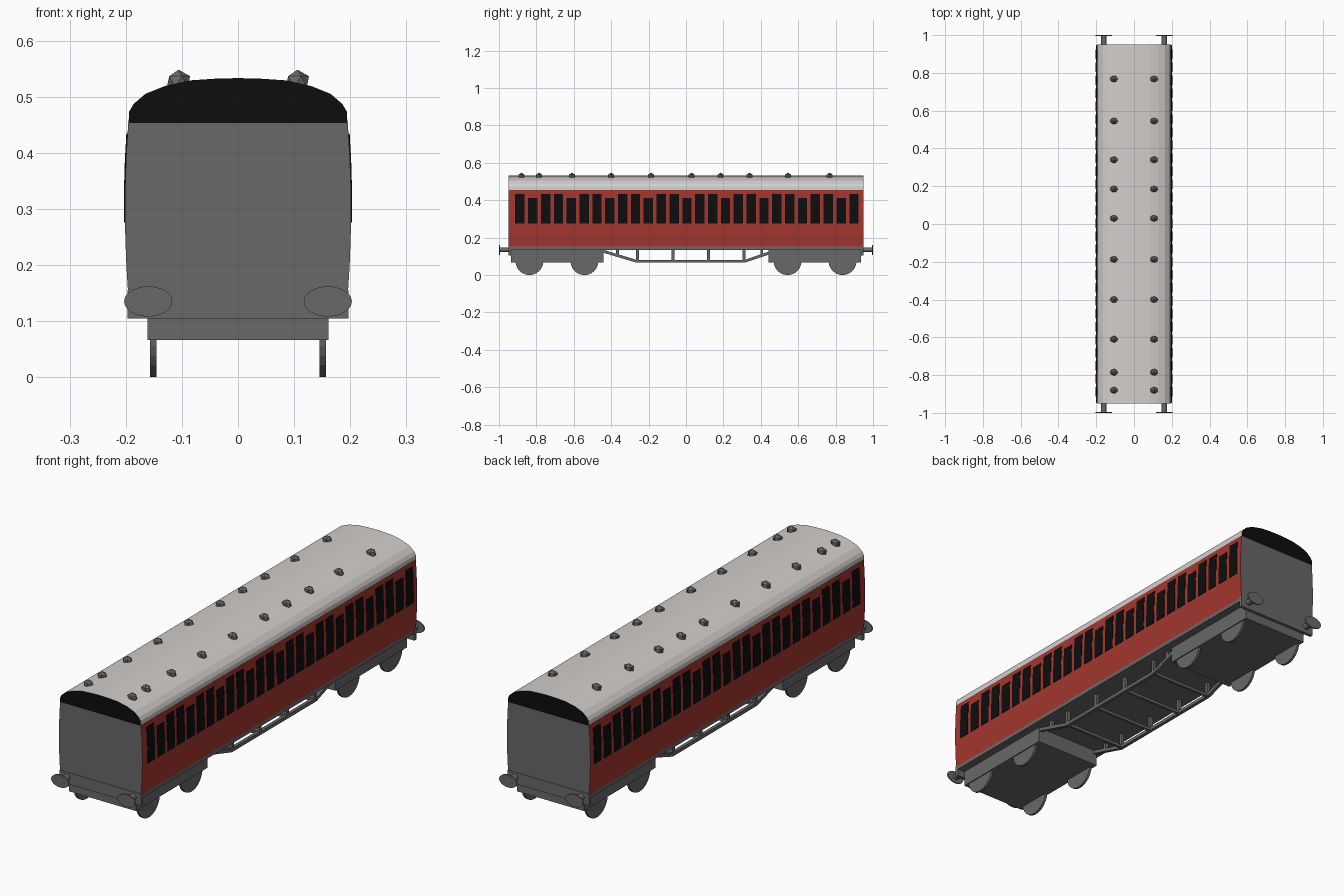
import bpy, bmesh, math
from mathutils import Vector, Matrix

if "Cube" in bpy.data.objects:
    bpy.data.objects.remove(bpy.data.objects["Cube"])


def mat(name, c):
    m = bpy.data.materials.new(name)
    m.diffuse_color = (*c, 1)
    m.use_nodes = True
    m.node_tree.nodes["Principled BSDF"].inputs["Base Color"].default_value = m.diffuse_color
    return m


RED = mat("carriage_red", (0.37, 0.037, 0.027))
GREY = mat("dark_grey", (0.14, 0.14, 0.14))
ROOF = mat("roof_pale_grey", (0.65, 0.62, 0.60))
BLACK = mat("black", (0.004, 0.004, 0.004))


def finish(bm, name, *mats):
    bmesh.ops.recalc_face_normals(bm, faces=bm.faces)
    me = bpy.data.meshes.new(name)
    bm.to_mesh(me)
    bm.free()
    ob = bpy.data.objects.new(name, me)
    bpy.context.collection.objects.link(ob)
    for m in mats:
        me.materials.append(m)
    return ob


def add_box(bm, x0, x1, y0, y1, z0, z1):
    M = Matrix.Translation(((x0 + x1) / 2, (y0 + y1) / 2, (z0 + z1) / 2))
    bmesh.ops.create_cube(bm, size=1, matrix=M @ Matrix.Diagonal((x1 - x0, y1 - y0, z1 - z0, 1)))


def add_bar(bm, a, b, t):
    a, b = Vector(a), Vector(b)
    d = b - a
    M = Matrix.Translation((a + b) / 2) @ d.to_track_quat('Z', 'Y').to_matrix().to_4x4()
    bmesh.ops.create_cube(bm, size=1, matrix=M @ Matrix.Diagonal((t, t, d.length, 1)))


def add_cyl(bm, c, r1, r2, axis, length, seg=24):
    # disc or rod along x or y; r1 is the horizontal radius, r2 the vertical one
    rot = Matrix.Rotation(math.pi / 2, 4, 'Y' if axis == 'x' else 'X')
    sc = Matrix.Diagonal((1, r1, r2, 1) if axis == 'x' else (r1, 1, r2, 1))
    bmesh.ops.create_cone(bm, cap_ends=True, segments=seg, radius1=1, radius2=1, depth=length,
                          matrix=Matrix.Translation(c) @ sc @ rot)


def extrude_profile(half, name, side_mat, end_mat, L):
    # mirror a half section (x, z) and extrude it along y; ends get their own colour
    pts = half + [(-x, z) for x, z in reversed(half) if x > 1e-6]
    bm = bmesh.new()
    f = bm.faces.new([bm.verts.new((x, -L, z)) for x, z in pts])
    g = bmesh.ops.extrude_face_region(bm, geom=[f])["geom"]
    bmesh.ops.translate(bm, vec=(0, 2 * L, 0), verts=[v for v in g if isinstance(v, bmesh.types.BMVert)])
    bm.normal_update()
    for face in bm.faces:
        face.material_index = 1 if abs(face.normal.y) > 0.9 else 0
    return finish(bm, name, side_mat, end_mat)


def side_x(z):
    return 0.2015 - 0.25 * (z - 0.3) ** 2


# Body with gently bulging sides and grey ends
extrude_profile([(side_x(z), z) for z in (0.15, 0.2, 0.25, 0.3, 0.35, 0.4, 0.455)],
                "carriage_body", RED, GREY, 0.948)

# Arched roof with black ends
extrude_profile([(0.195, 0.453), (0.194, 0.473), (0.186, 0.487), (0.165, 0.505), (0.13, 0.519),
                 (0.085, 0.529), (0.04, 0.532), (0, 0.533)], "roof", ROOF, BLACK, 0.95)

# Windows: groups of tall, short, tall along both sides
bm = bmesh.new()
for s in (-1, 1):
    for i in range(27):
        y = -0.888 + i * 1.786 / 26
        top = 0.412 if i % 3 == 1 else 0.434
        zs = [0.276 + k * (top - 0.276) / 3 for k in range(4)]
        rows = [[bm.verts.new((s * (side_x(z) + off), y + dy, z)) for off, dy in
                 ((0.002, -0.025), (0.002, 0.025), (-0.004, 0.025), (-0.004, -0.025))] for z in zs]
        for a, b in zip(rows, rows[1:]):
            for j in range(4):
                bm.faces.new((a[j], a[(j + 1) % 4], b[(j + 1) % 4], b[j]))
        bm.faces.new(rows[0])
        bm.faces.new(rows[-1])
finish(bm, "windows", BLACK)

# Roof ventilators: small faceted domes
bm = bmesh.new()
for y in (-0.88, -0.785, -0.61, -0.4, -0.187, 0.03, 0.185, 0.34, 0.545, 0.768):
    for s in (-1, 1):
        bmesh.ops.create_icosphere(bm, subdivisions=1, radius=1, matrix=Matrix.Translation((s * 0.106, y, 0.527))
                                   @ Matrix.Diagonal((0.023, 0.019, 0.021, 1)))
finish(bm, "roof_ventilators", GREY)

# Floor and end beams
bm = bmesh.new()
add_box(bm, -0.196, 0.196, -0.948, 0.948, 0.135, 0.152)
for s in (-1, 1):
    add_box(bm, -0.197, 0.197, min(s * 0.95, s * 0.936), max(s * 0.95, s * 0.936), 0.105, 0.155)
finish(bm, "underframe", GREY)

# Buffers
bm = bmesh.new()
for sy in (-1, 1):
    for sx in (-1, 1):
        add_cyl(bm, (sx * 0.16, sy * 0.97, 0.135), 0.015, 0.013, 'y', 0.05, 12)
        add_cyl(bm, (sx * 0.16, sy * 0.997, 0.135), 0.043, 0.027, 'y', 0.006)
finish(bm, "buffers", GREY)

# Bogie frames and wheels
frames, wheels = bmesh.new(), bmesh.new()
for s in (-1, 1):
    add_box(frames, -0.161, 0.161, s * 0.6875 - 0.2475, s * 0.6875 + 0.2475, 0.066, 0.137)
    for y in (0.543, 0.837):
        for sx in (-1, 1):
            add_cyl(wheels, (sx * 0.151, s * y, 0.075), 0.075, 0.075, 'x', 0.011)
finish(frames, "bogie_frames", GREY)
finish(wheels, "wheels", GREY)

# Truss rods, posts and cross bars
bm = bmesh.new()
path = [(-0.475, 0.137), (-0.265, 0.074), (0.315, 0.074), (0.5, 0.137)]
for s in (-1, 1):
    x = s * 0.15
    for (y0, z0), (y1, z1) in zip(path, path[1:]):
        add_bar(bm, (x, y0, z0), (x, y1, z1), 0.015)
    for y, z in ((-0.366, 0.105), (-0.26, 0.074), (-0.07, 0.074), (0.12, 0.074), (0.31, 0.074), (0.405, 0.105)):
        add_bar(bm, (x, y, z), (x, y, 0.14), 0.015)
for y in (-0.26, -0.07, 0.12, 0.31):
    add_bar(bm, (-0.15, y, 0.074), (0.15, y, 0.074), 0.012)
finish(bm, "truss", GREY)
